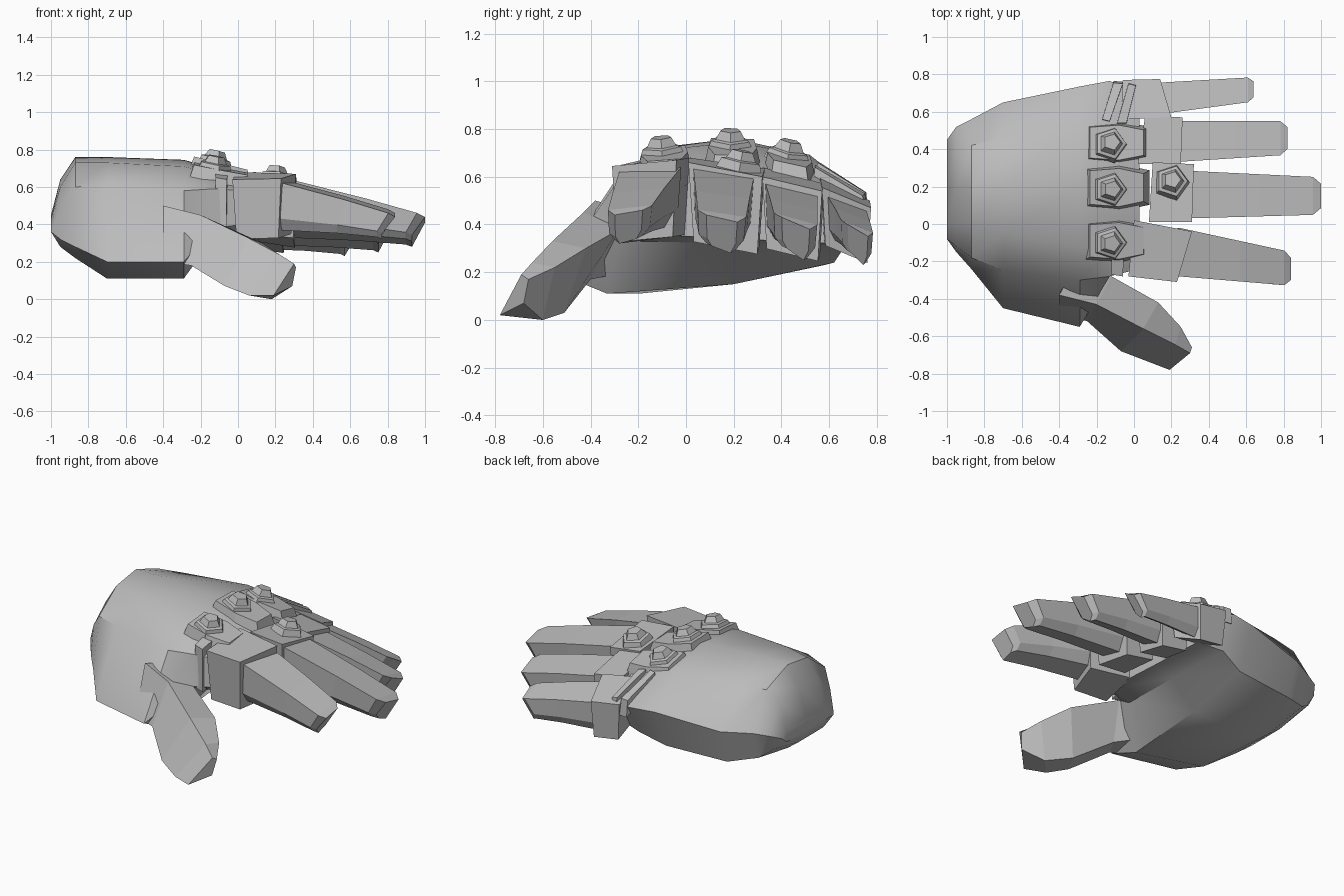
import bpy, bmesh, math
from mathutils import Vector

if "Cube" in bpy.data.objects:
    bpy.data.objects.remove(bpy.data.objects["Cube"])

grey = bpy.data.materials.new("armour_grey")
grey.diffuse_color = (0.5, 0.5, 0.5, 1)
grey.use_nodes = True
grey.node_tree.nodes["Principled BSDF"].inputs["Base Color"].default_value = grey.diffuse_color


def loft(name, rings, smooth=None):
    """Skin a closed solid through rings of equal point count."""
    bm = bmesh.new()
    vs = [[bm.verts.new(p) for p in r] for r in rings]
    n = len(vs[0])
    for a, b in zip(vs, vs[1:]):
        for i in range(n):
            j = (i + 1) % n
            bm.faces.new((a[i], a[j], b[j], b[i]))
    bm.faces.new(vs[0])
    bm.faces.new(vs[-1])
    bmesh.ops.recalc_face_normals(bm, faces=bm.faces)
    me = bpy.data.meshes.new(name)
    bm.to_mesh(me)
    bm.free()
    me.materials.append(grey)
    ob = bpy.data.objects.new(name, me)
    bpy.context.collection.objects.link(ob)
    if smooth:
        bpy.ops.object.select_all(action='DESELECT')
        ob.select_set(True)
        bpy.context.view_layer.objects.active = ob
        bpy.ops.object.shade_smooth_by_angle(angle=math.radians(smooth))
    return ob


def slab(name, top, drop, scale):
    """Block under a top outline; its lower outline is scaled about the centre."""
    pts = [Vector(p) for p in top]
    c = sum(pts, Vector()) / len(pts)
    low = [c + (p - c) * scale - Vector((0, 0, drop)) for p in pts]
    return loft(name, [low, pts])


def stud(name, x, y, z, slope_x, slope_y):
    """Five-sided stepped stud lying on a tilted surface."""
    rings = []
    for r, h in ((0.10, -0.02), (0.085, 0.02), (0.065, 0.025), (0.045, 0.06)):
        ring = []
        for k in range(5):
            a = math.tau * k / 5
            dx, dy = r * math.cos(a), r * math.sin(a)
            ring.append((x + dx - slope_x * h, y + dy - slope_y * h,
                         z + h + slope_x * dx + slope_y * dy))
        rings.append(ring)
    loft(name, rings)


# Palm and wrist: sections along x, from wrist to knuckles
palm = [
    (-1.00, [(-.08, .39), (.0, .43), (.2, .45), (.4, .44), (.45, .41), (.4, .37), (.2, .36), (.0, .36), (-.08, .36)]),
    (-.95, [(-.12, .50), (.0, .60), (.2, .64), (.4, .60), (.52, .44), (.45, .33), (.2, .28), (-.05, .28), (-.15, .32)]),
    (-.87, [(-.18, .60), (.0, .73), (.2, .76), (.42, .68), (.56, .45), (.5, .27), (.2, .22), (-.1, .22), (-.24, .28)]),
    (-.70, [(-.25, .61), (-.05, .73), (.2, .76), (.46, .68), (.65, .45), (.58, .23), (.2, .15), (-.2, .11), (-.45, .20)]),
    (-.29, [(-.30, .58), (-.12, .71), (.2, .745), (.52, .69), (.735, .50), (.62, .24), (.2, .15), (-.33, .11), (-.55, .20)]),
    (-.13, [(-.28, .59), (-.14, .67), (.2, .70), (.55, .64), (.765, .50), (.66, .30), (.2, .32), (-.2, .33), (-.28, .38)]),
    (.03, [(-.24, .58), (-.13, .62), (.2, .64), (.50, .59), (.70, .48), (.62, .32), (.2, .34), (-.18, .36), (-.24, .40)]),
]
loft("palm", [[(x, y, z) for y, z in sec] for x, sec in palm], 38)

# Thumb: front-top, back-top, back-bottom, front-bottom corners per section
loft("thumb", [
    [(-.40, -.38, .50), (-.30, -.20, .45), (-.35, -.25, .20), (-.40, -.48, .20)],
    [(-.20, -.43, .45), (-.12, -.28, .38), (-.18, -.40, .17), (-.25, -.52, .18)],
    [(.05, -.56, .33), (.13, -.42, .30), (.04, -.51, .03), (-.07, -.68, .07)],
    [(.22, -.645, .24), (.25, -.55, .22), (.18, -.60, .00), (.06, -.73, .02)],
    [(.30, -.69, .19), (.31, -.66, .17), (.29, -.68, .07), (.19, -.78, .02)],
])

# Knuckle blocks: top corners, then drop and lower scale
blocks = {
    "index": ([(-.03, -.28, .64), (.23, -.31, .645), (.31, -.04, .67), (.0, .02, .68)], .32, .86),
    "middle": ([(.08, .01, .68), (.31, .01, .66), (.32, .32, .60), (.10, .33, .635)], .33, .86),
    "ring": ([(.02, .32, .64), (.25, .32, .60), (.26, .57, .54), (.06, .58, .57)], .30, .86),
    "pinky": ([(-.07, .56, .60), (.20, .57, .555), (.14, .775, .47), (-.06, .77, .50)], .24, .86),
}
for part, (top, drop, sc) in blocks.items():
    slab(part + "_knuckle", top, drop, sc)

# Fingers: base and tip as (x, y_low, y_high, z_low_side, z_high_side, depth)
fingers = {
    "index": ((.24, -.28, -.02, .62, .64, .25), (.84, -.33, -.15, .45, .47, .12)),
    "middle": ((.28, .03, .285, .64, .60, .27), (1.0, .05, .25, .45, .42, .13)),
    "ring": ((.20, .33, .55, .58, .53, .24), (.82, .37, .55, .44, .39, .13)),
    "pinky": ((.12, .585, .755, .53, .46, .19), (.64, .655, .785, .41, .36, .12)),
}
for part, (a, b) in fingers.items():
    def section(t, dx, top_drop, squeeze):
        x, y0, y1, z0, z1, d = [p + (q - p) * t for p, q in zip(a, b)]
        m, w = (y0 + y1) / 2, (y1 - y0) / 2 * squeeze
        z0, z1 = z0 - top_drop, z1 - top_drop
        return [(x, m - w, z0), (x, m + w, z1),
                (x - dx, m + w * .9, z1 - d * .7), (x - dx, m + w * .55, z1 - d),
                (x - dx, m - w * .65, z0 - d), (x - dx, m - w * .95, z0 - d * .75)]
    loft(part + "_finger", [section(0, .03, 0, 1), section(.55, .04, -.005, 1),
                            section(.94, .06, 0, 1), section(1, .07, .01, .65)])

# Back-of-hand plates: left edge, right edge, tops at both, and near side
plates = {
    "index": (-.09, .115, .725, .67, .08),
    "middle": (.195, .12, .76, .69, -.03),
    "ring": (.435, .11, .71, .655, -.22),
}
outline = [(-.235, -.75), (-.235, .75), (-.08, .85), (.05, .62), (.05, -.62), (-.08, -.85)]
for part, (yc, hw, zl, zr, tilt) in plates.items():
    slope = (zr - zl) / .285
    top = [(x, yc + k * hw, zl + slope * (x + .235) + tilt * k * hw) for x, k in outline]
    slab(part + "_back_plate", top, .11, 1.24)
    stud(part + "_back_stud", -.13, yc - .01, zl + slope * .105, slope, tilt)
stud("middle_knuckle_stud", .20, .225, .648, -.1, -.2)

# Ribs beside the index and little finger joints
slab("pinky_rib_rear", [(-.17, .56, .66), (-.13, .55, .66), (-.06, .75, .535), (-.11, .755, .535)], .10, 1.1)
slab("pinky_rib_front", [(-.09, .54, .65), (-.04, .54, .64), (.01, .74, .52), (-.03, .75, .53)], .10, 1.1)
slab("index_rib", [(-.12, -.27, .65), (-.06, -.28, .64), (-.05, -.10, .68), (-.12, -.10, .69)], .28, .95)
